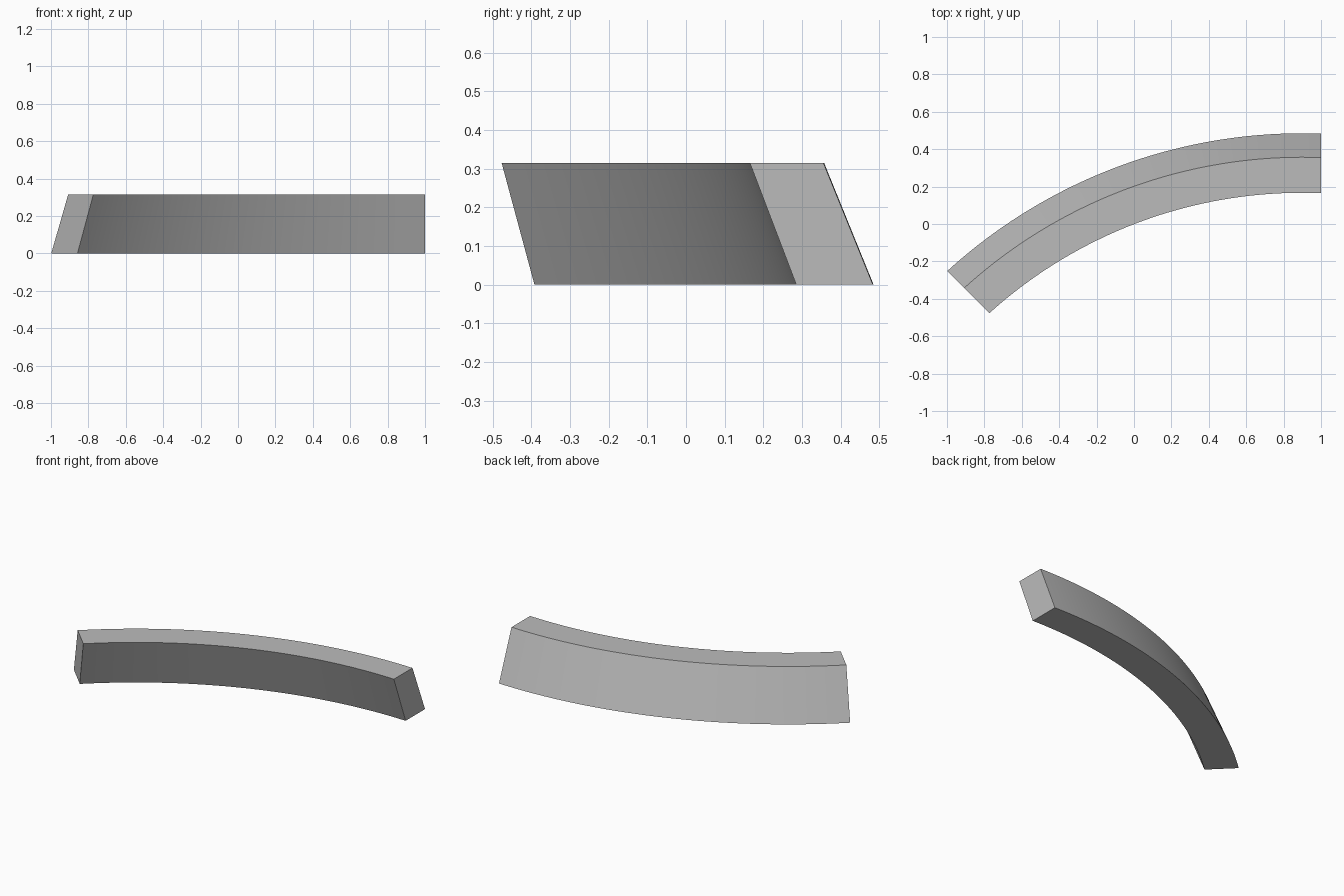
import bpy, bmesh
from math import acos, sin, cos, sqrt, pi, radians

cube = bpy.data.objects.get("Cube")
if cube:
    bpy.data.objects.remove(cube, do_unlink=True)

# Flat grey colour
grey = bpy.data.materials.new("plain grey")
grey.use_nodes = True
colour = (0.5, 0.5, 0.5, 1)
grey.diffuse_color = colour
grey.node_tree.nodes["Principled BSDF"].inputs["Base Color"].default_value = colour

CX, CY = 0.9, -2.33      # centre of the bend
HEIGHT = 0.315
STEPS = 40
# Leaning cross-section: radius and height of each corner
SECTION = [(2.617, 0), (2.815, 0), (2.687, HEIGHT), (2.497, HEIGHT)]


def corner(radius, z, f):
    """Point on an arc running from the straight end to the mitred end."""
    start = acos((1 - CX) / radius)
    end = pi / 4 + acos((-1.25 - CX - CY) / (sqrt(2) * radius))
    a = start + (end - start) * f
    return CX + radius * cos(a), CY + radius * sin(a), z


# Curved beam swept through the bend
bm = bmesh.new()
rings = [[bm.verts.new(corner(r, z, i / STEPS)) for r, z in SECTION]
         for i in range(STEPS + 1)]
for a, b in zip(rings, rings[1:]):
    for k in range(4):
        n = (k + 1) % 4
        bm.faces.new((a[k], a[n], b[n], b[k]))

# End caps
bm.faces.new(rings[0])
bm.faces.new(rings[-1])
bmesh.ops.recalc_face_normals(bm, faces=bm.faces)

mesh = bpy.data.meshes.new("curved_beam")
bm.to_mesh(mesh)
bm.free()
mesh.materials.append(grey)
beam = bpy.data.objects.new("curved_beam", mesh)
bpy.context.collection.objects.link(beam)

# Smooth along the bend, sharp at the corners
bpy.ops.object.select_all(action="DESELECT")
beam.select_set(True)
bpy.context.view_layer.objects.active = beam
bpy.ops.object.shade_smooth_by_angle(angle=radians(30))
